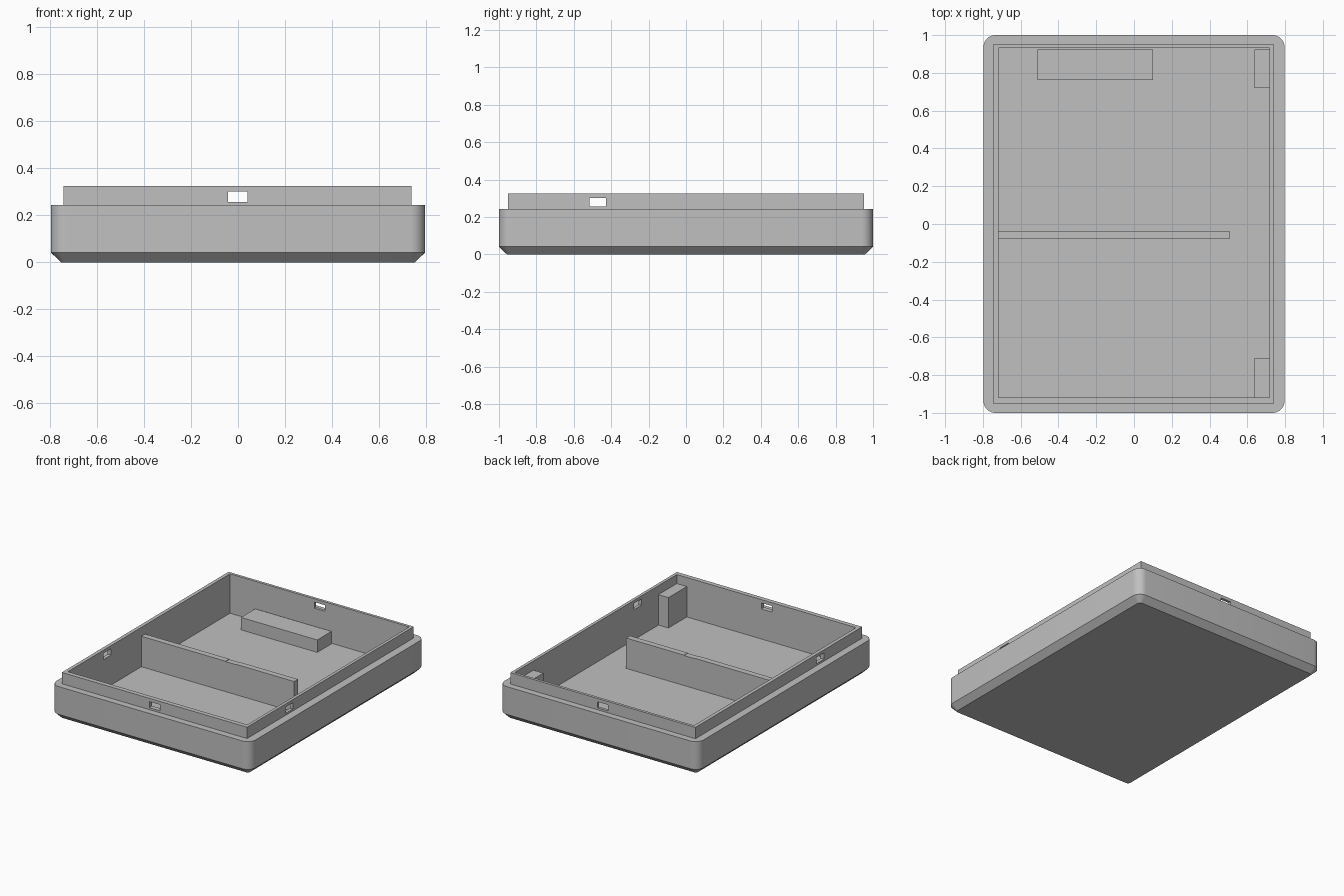
import bpy
import bmesh
import math

old = bpy.data.objects.get("Cube")
if old:
    bpy.data.objects.remove(old, do_unlink=True)

# One plain grey material
grey = bpy.data.materials.new("plain_grey")
grey.use_nodes = True
COLOUR = (0.53, 0.53, 0.53, 1)
grey.diffuse_color = COLOUR
grey.node_tree.nodes["Principled BSDF"].inputs["Base Color"].default_value = COLOUR

SEGMENTS = 8      # per rounded corner
FLOOR = 0.04      # cavity floor height


def make_object(name, bm):
    mesh = bpy.data.meshes.new(name)
    bm.to_mesh(mesh)
    bm.free()
    obj = bpy.data.objects.new(name, mesh)
    mesh.materials.append(grey)
    bpy.context.collection.objects.link(obj)
    return obj


def box(name, x0, x1, y0, y1, z0, z1):
    bm = bmesh.new()
    bmesh.ops.create_cube(bm, size=1)
    for v in bm.verts:
        v.co.x = x1 if v.co.x > 0 else x0
        v.co.y = y1 if v.co.y > 0 else y0
        v.co.z = z1 if v.co.z > 0 else z0
    return make_object(name, bm)


def ring(bm, x0, x1, y0, y1, z, radius):
    """Rectangle with rounded corners; radius zero gives square corners."""
    corners = [(x1 - radius, y1 - radius), (x0 + radius, y1 - radius),
               (x0 + radius, y0 + radius), (x1 - radius, y0 + radius)]
    verts = []
    for quarter, (cx, cy) in enumerate(corners):
        for i in range(SEGMENTS + 1):
            a = math.pi / 2 * (quarter + i / SEGMENTS)
            verts.append(bm.verts.new((cx + radius * math.cos(a),
                                       cy + radius * math.sin(a), z)))
    return verts


# Case shell: chamfered base, rounded wall, ledge, raised lip, cavity
bm = bmesh.new()
outer = (-0.797, 0.797, -1, 1)
lip = (-0.743, 0.739, -0.952, 0.953)
inner = (-0.717, 0.717, -0.919, 0.933)
rings = [ring(bm, -0.754, 0.754, -0.957, 0.957, 0, 0.02),
         ring(bm, *outer, 0.042, 0.063),
         ring(bm, *outer, 0.243, 0.063),
         ring(bm, *lip, 0.243, 0),
         ring(bm, *lip, 0.325, 0),
         ring(bm, *inner, 0.325, 0),
         ring(bm, *inner, FLOOR, 0)]
for low, high in zip(rings, rings[1:]):
    for i in range(len(low)):
        j = (i + 1) % len(low)
        bm.faces.new((low[i], low[j], high[j], high[i]))
bm.faces.new(rings[0][::-1])
bm.faces.new(rings[-1])
bmesh.ops.remove_doubles(bm, verts=bm.verts, dist=1e-5)
bmesh.ops.recalc_face_normals(bm, faces=bm.faces)
case_shell = make_object("case_shell", bm)

# Inner divider, raised block and corner posts
base = FLOOR - 0.01
divider = box("divider", -0.725, 0.505, -0.08, -0.037, base, 0.26)
box("raised_block", -0.51, 0.10, 0.763, 0.925, base, 0.13)
box("back_post", 0.637, 0.722, 0.72, 0.925, base, 0.26)
box("front_post", 0.637, 0.722, -0.925, -0.709, base, 0.26)

# Latch slots cut straight through opposite walls
cutters = [box("slot_cutter_y", -0.043, 0.041, -1.2, 1.2, 0.257, 0.301),
           box("slot_cutter_x", -1.2, 1.2, -0.515, -0.428, 0.257, 0.303)]


def cut(obj, tool):
    mod = obj.modifiers.new("slot", "BOOLEAN")
    mod.operation = "DIFFERENCE"
    mod.solver = "EXACT"
    mod.object = tool
    bpy.ops.object.select_all(action="DESELECT")
    bpy.context.view_layer.objects.active = obj
    obj.select_set(True)
    bpy.ops.object.modifier_apply(modifier=mod.name)


for tool in cutters:
    cut(case_shell, tool)
cut(divider, cutters[0])
for tool in cutters:
    bpy.data.objects.remove(tool, do_unlink=True)

# Smooth rounded corners, keep the hard edges
bpy.ops.object.select_all(action="DESELECT")
case_shell.select_set(True)
bpy.context.view_layer.objects.active = case_shell
bpy.ops.object.shade_smooth_by_angle(angle=math.radians(25))
